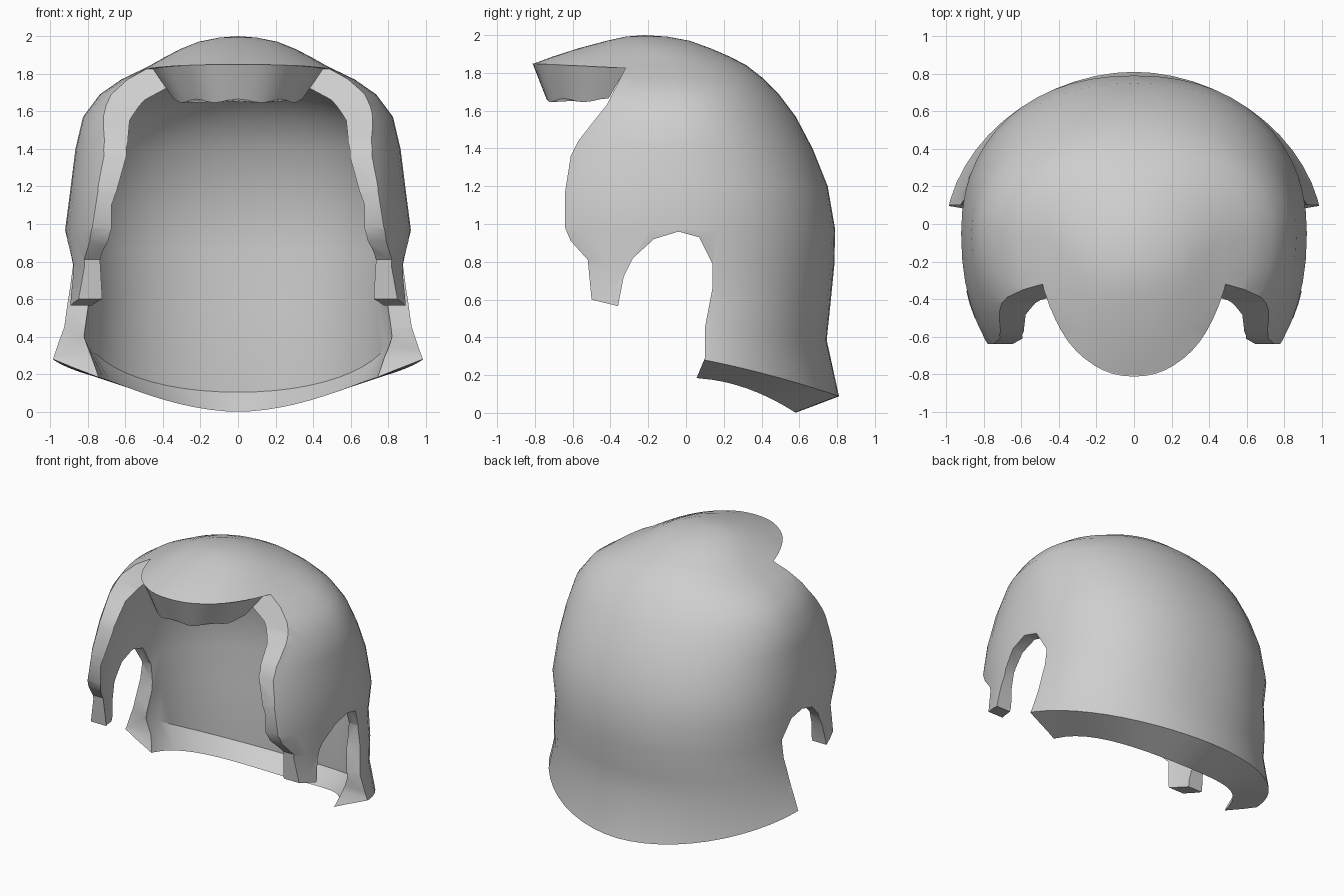
import bpy, bmesh, math

if "Cube" in bpy.data.objects:
    bpy.data.objects.remove(bpy.data.objects["Cube"])

grey = bpy.data.materials.new("light_grey")
grey.diffuse_color = (0.62, 0.62, 0.62, 1)
grey.use_nodes = True
grey.node_tree.nodes["Principled BSDF"].inputs["Base Color"].default_value = grey.diffuse_color
SEG = 56


def make_object(name, bm):
    bmesh.ops.recalc_face_normals(bm, faces=bm.faces[:])
    mesh = bpy.data.meshes.new(name)
    bm.to_mesh(mesh)
    bm.free()
    ob = bpy.data.objects.new(name, mesh)
    bpy.context.collection.objects.link(ob)
    ob.data.materials.append(grey)
    return ob


def smooth(ob, angle):
    bpy.ops.object.select_all(action='DESELECT')
    ob.select_set(True)
    bpy.context.view_layer.objects.active = ob
    bpy.ops.object.shade_smooth_by_angle(angle=math.radians(angle))


def power(v, n):
    return math.copysign(abs(v) ** (2 / n), v)


def ring(bm, z, a, back, front, yc, tilt, n, bend=0):
    """Rounded horizontal section; tilt and bend lower it towards the back."""
    verts = []
    for i in range(SEG):
        t = 2 * math.pi * i / SEG
        c, s = math.cos(t), math.sin(t)
        depth = back - yc if s > 0 else yc - front
        y = yc + depth * power(s, n)
        drop = tilt * max(-.1, y - .1) + bend * max(0, y - .1) ** 2
        verts.append(bm.verts.new((a * power(c, n), y, z - drop)))
    return verts


# Sections: height, half width, back y, front y, centre y, tilt, roundness, bend
outer = [
    (1.992, .10, -.10, -.32, -.22, 0, 2), (1.97, .21, .02, -.42, -.21, 0, 2),
    (1.93, .31, .13, -.57, -.18, 0, 2.05), (1.885, .395, .235, -.71, -.14, 0, 2.1),
    (1.84, .475, .32, -.83, -.10, 0, 2.2), (1.77, .62, .41, -.87, -.07, 0, 2.1),
    (1.69, .735, .49, -.88, -.05, 0, 2.05), (1.57, .825, .58, -.89, -.05, 0, 2.02),
    (1.40, .865, .67, -.97, -.05, 0, 2.1), (1.20, .89, .75, -1.03, -.05, 0, 2.2),
    (.97, .92, .79, -1.06, -.05, 0, 2.2), (.78, .895, .785, -1.06, -.05, 0, 2.2),
    (.60, .92, .765, -1.08, -.05, .03, 2.2), (.45, .94, .745, -1.08, -.05, .1, 2.1),
    (.28, 1.005, .81, -1.08, -.05, .2, 1.9, .1)]
inner = [
    (.18, .76, .58, -.90, -.05, .1, 1.85, .57), (.40, .835, .69, -.95, -.05, .5, 2.1),
    (.60, .81, .67, -.95, -.05, .1, 2.2), (.85, .83, .69, -.98, -.05, 0, 2.2),
    (1.10, .83, .67, -.98, -.05, 0, 2.2), (1.40, .77, .58, -.87, -.05, 0, 2.1),
    (1.55, .70, .48, -.82, -.05, 0, 2), (1.66, .57, .37, -.75, -.08, 0, 2),
    (1.74, .40, .22, -.62, -.12, 0, 2), (1.785, .20, .02, -.42, -.18, 0, 2)]

# Helmet shell: one continuous loft down the outside and up the inside
bm = bmesh.new()
rings = [ring(bm, *r) for r in outer + inner]
for r0, r1 in zip(rings, rings[1:]):
    for i in range(SEG):
        j = (i + 1) % SEG
        bm.faces.new((r0[i], r0[j], r1[j], r1[i]))
for r, z in ((rings[0], 2.0), (rings[-1], 1.80)):
    tip = bm.verts.new((0, -.22, z))
    for i in range(SEG):
        bm.faces.new((r[i], r[(i + 1) % SEG], tip))
shell = make_object("helmet_shell", bm)

# Side outline: face opening, cheek guard, ear arch and rear edge
outline = [(-.32, 1.825), (-.42, 1.63), (-.50, 1.53), (-.57, 1.44), (-.61, 1.36),
           (-.64, 1.17), (-.64, .98), (-.61, .91), (-.52, .81), (-.50, .60),
           (-.36, .565), (-.33, .72), (-.28, .82), (-.17, .92), (-.04, .96),
           (.07, .93), (.14, .79), (.14, .66), (.10, .45), (.10, .29), (.05, .17),
           (.05, -.4), (1.3, -.4), (1.3, 2.3), (-1.3, 2.3), (-1.3, 1.874)]
bm = bmesh.new()
face = bm.faces.new([bm.verts.new((-1.3, y, z)) for y, z in outline])
out = bmesh.ops.extrude_face_region(bm, geom=[face])
bmesh.ops.translate(bm, vec=(2.6, 0, 0),
                    verts=[v for v in out["geom"] if isinstance(v, bmesh.types.BMVert)])
cutter = make_object("outline_cutter", bm)

mod = shell.modifiers.new("outline", 'BOOLEAN')
mod.operation = 'INTERSECT'
mod.solver = 'EXACT'
mod.use_self = True
mod.object = cutter
bpy.context.view_layer.objects.active = shell
bpy.ops.object.modifier_apply(modifier=mod.name)
bpy.data.objects.remove(cutter)
smooth(shell, 35)

# Brim: thick lobe under the front of the dome, tapering downwards
bm = bmesh.new()
top, low = [], []
start = math.asin(0.27)
for i in range(25):
    t = start + (math.pi - 2 * start) * i / 24
    c, s = math.cos(t), math.sin(t)
    y = -.10 - .712 * power(s, 2.2)
    top.append(bm.verts.new((.468 * power(c, 2.2), y, 1.825 + (-.32 - y) * .05)))
    k = (s - .27) / .73
    # scalloped lower edge
    z = 1.655 + .01 * math.cos(math.pi * (i - 12) / 3)
    low.append(bm.verts.new((.355 * power(c, 2.2), -.41 - .33 * k, z)))
for i in range(24):
    bm.faces.new((top[i], top[i + 1], low[i + 1], low[i]))
bm.faces.new((top[0], low[0], low[-1], top[-1]))
bm.faces.new(top)
bm.faces.new(low)
brim = make_object("brim", bm)
smooth(brim, 35)
